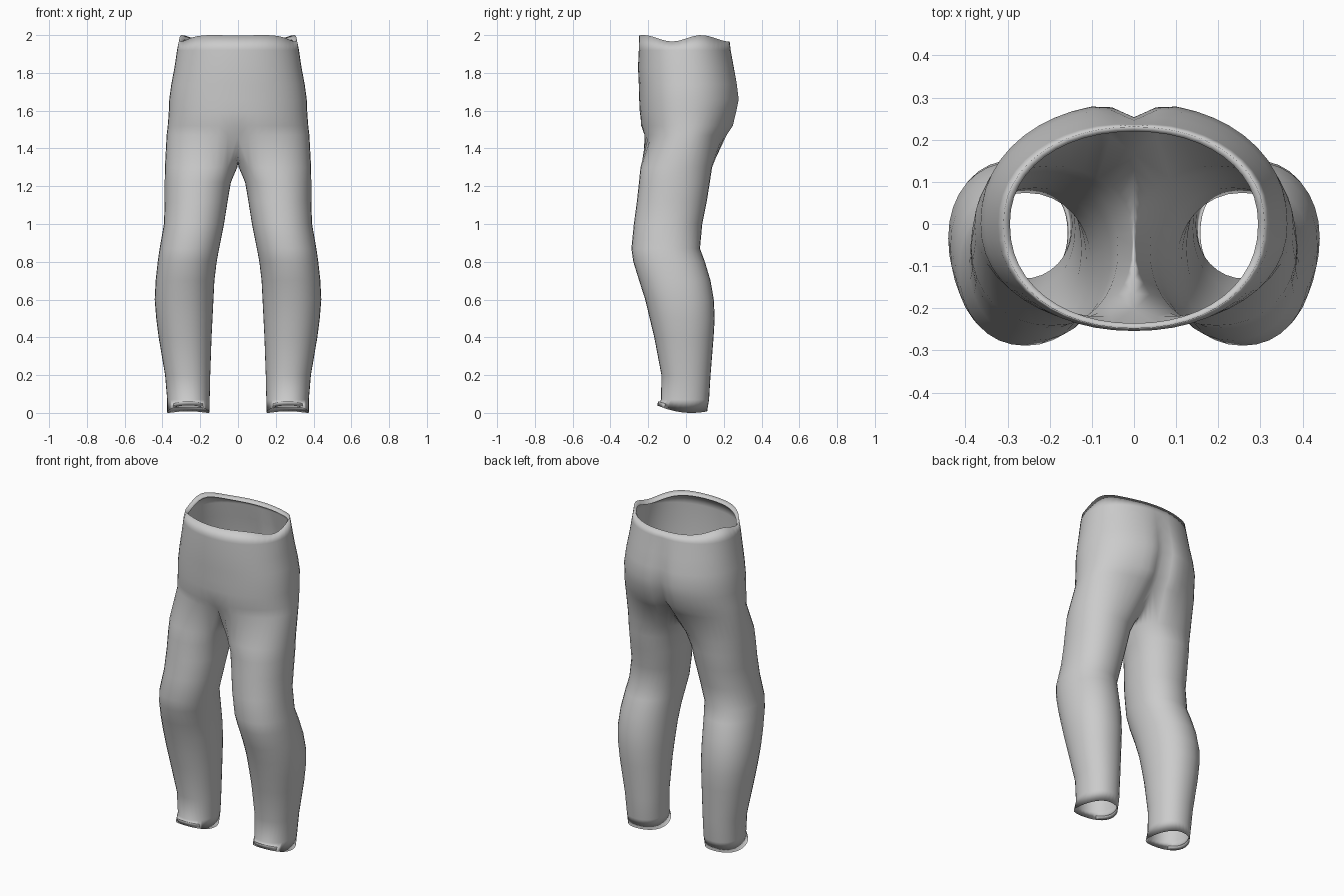
import bpy
import bmesh
from math import sin, cos, pi, radians, exp

cube = bpy.data.objects.get("Cube")
if cube:
    bpy.data.objects.remove(cube, do_unlink=True)

OUTER, INNER = 25, 9   # points on the outer arc, and along the inner thigh

# Leg sections: height, inner x, outer x, front y, back y
LEG = [
    (0.00, .152, .375, -.153, .112),
    (0.07, .150, .375, -.132, .122),
    (0.20, .147, .386, -.130, .130),
    (0.40, .140, .420, -.168, .146),
    (0.50, .135, .433, -.192, .152),
    (0.60, .130, .441, -.216, .147),
    (0.70, .125, .436, -.248, .130),
    (0.80, .113, .425, -.279, .100),
    (0.87, .100, .415, -.289, .074),
    (1.00, .074, .392, -.276, .086),
    (1.12, .055, .388, -.260, .110),
    (1.22, .038, .388, -.249, .126),
    (1.30, .004, .387, -.241, .138),
]
# Hip half sections: height, side x, front y, back y, front and back crease depth
HIP = [
    (1.47, .378, -.226, .222, .10, .25),
    (1.52, .372, -.240, .256, .02, .20),
    (1.60, .366, -.245, .276, .00, .15),
    (1.66, .364, -.248, .288, .00, .12),
    (1.74, .353, -.250, .278, .00, .09),
    (1.83, .336, -.254, .259, .00, .05),
    (1.92, .323, -.250, .240, .00, .02),
    (1.98, .310, -.248, .231, .00, .00),
]


def power(v, e):
    return (1 if v >= 0 else -1) * abs(v) ** e


def leg_ring(z, xi, xo, yf, yb, shrink=1.0):
    """Closed ring: outer arc from front to back, then the inner thigh."""
    cx, cy = (xi + xo) / 2, (yf + yb) / 2
    rx, ry = (xo - xi) / 2 * shrink, (yb - yf) / 2 * shrink
    angles = [-135 + 270 * i / (OUTER - 1) for i in range(OUTER)]
    angles += [135 + 90 * (j + 1) / (INNER + 1) for j in range(INNER)]
    return [(cx + rx * power(cos(radians(a)), .94),
             cy + ry * power(sin(radians(a)), .94), z) for a in angles]


def hip_ring(z, xo, yf, yb, crease_f, crease_b, shrink=1.0):
    """Half ring from the front centre round the side to the back centre."""
    ring = []
    for i in range(OUTER):
        a = -pi / 2 + pi * i / (OUTER - 1)
        x = 0 if i in (0, OUTER - 1) else xo * shrink * cos(a) ** .95
        depth, crease = (-yf, crease_f) if a < 0 else (yb, crease_b)
        y = depth * shrink * power(sin(a), .92)
        ring.append((x, y * (1 - crease * exp(-(x / .045) ** 2)), z))
    return ring


def ankle_wave(ring, lift=0):
    return [(x, y, lift + 1.2 * (y - .03) ** 2) for x, y, z in ring]


def waist_wave(ring, drop=0):
    return [(x, y, 1.983 + .017 * cos((y - .08) * 20.5) - drop) for x, y, z in ring]


bm = bmesh.new()


def add(ring):
    return [bm.verts.new(p) for p in ring]


def bridge(lower, upper, closed):
    n = len(lower)
    for i in range(n if closed else n - 1):
        j = (i + 1) % n
        bm.faces.new((lower[i], lower[j], upper[j], upper[i]))


# Leg, starting with the hem folded up inside the ankle
leg = [add(ankle_wave(leg_ring(*LEG[0], shrink=.95), .025)),
       add(ankle_wave(leg_ring(*LEG[0])))]
leg += [add(leg_ring(*row)) for row in LEG[1:]]

# Crotch ring: lowest hip section plus the seam dipping between the legs
hip_points = [hip_ring(*row) for row in HIP]
front, back = hip_points[0][0], hip_points[0][-1]
seam = []
for j in range(INNER):
    u = (j + 1) / (INNER + 1)
    seam.append((0, back[1] + (front[1] - back[1]) * u, HIP[0][0] - .15 * sin(pi * u) ** .8))
crotch = add(hip_points[0] + seam)
leg.append(crotch)
for lower, upper in zip(leg, leg[1:]):
    bridge(lower, upper, True)

# Hips up to the wavy waist, ending in a hem folded down inside
hips = [crotch[:OUTER]] + [add(r) for r in hip_points[1:-1]]
hips.append(add(waist_wave(hip_points[-1])))
hips.append(add(waist_wave(hip_ring(*HIP[-1], shrink=.95), .025)))
for lower, upper in zip(hips, hips[1:]):
    bridge(lower, upper, False)

mesh = bpy.data.meshes.new("trousers")
bm.to_mesh(mesh)
bm.free()
trousers = bpy.data.objects.new("trousers", mesh)
bpy.context.collection.objects.link(trousers)

# Plain grey cloth
cloth = bpy.data.materials.new("grey cloth")
cloth.use_nodes = True
grey = (.6, .6, .6, 1)
cloth.diffuse_color = grey
cloth.node_tree.nodes["Principled BSDF"].inputs["Base Color"].default_value = grey
mesh.materials.append(cloth)

# Right half
mirror = trousers.modifiers.new("right_half", 'MIRROR')
mirror.use_clip = True
mirror.merge_threshold = .001

bpy.ops.object.select_all(action='DESELECT')
trousers.select_set(True)
bpy.context.view_layer.objects.active = trousers
bpy.ops.object.shade_smooth()
